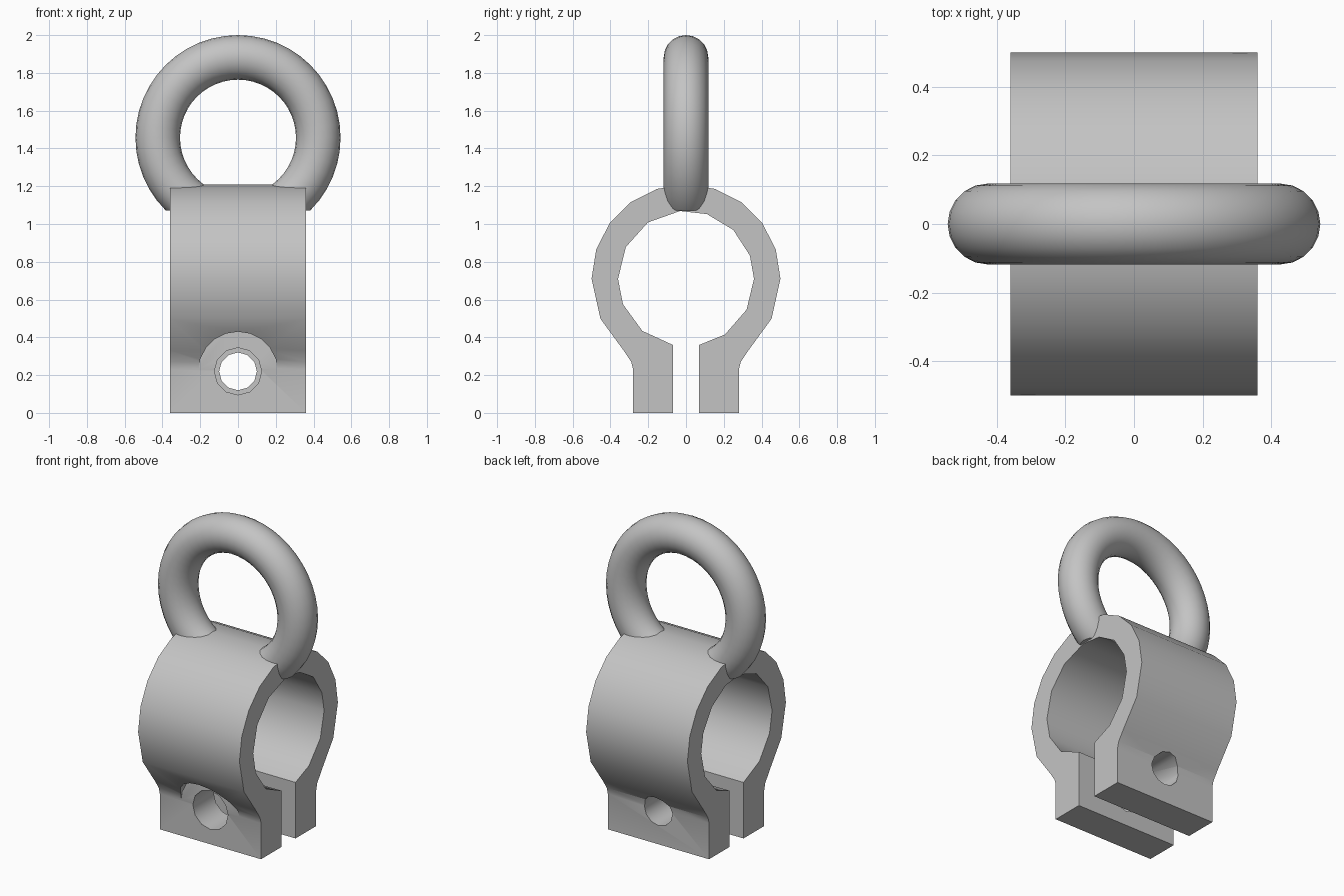
import bpy
import bmesh
from math import sin, cos, radians
from mathutils import Matrix, Vector

cube = bpy.data.objects.get("Cube")
if cube:
    bpy.data.objects.remove(cube, do_unlink=True)

steel = bpy.data.materials.new("grey_steel")
steel.use_nodes = True
GREY = (0.55, 0.55, 0.55, 1)
steel.diffuse_color = GREY
steel.node_tree.nodes["Principled BSDF"].inputs["Base Color"].default_value = GREY

CENTRE_Z = 0.71
OUTER, INNER = 0.5, 0.36
HALF_WIDTH = 0.36
HOLE_Z = 0.22


def add_object(name, bm):
    """Turn a bmesh into a linked object with the steel material."""
    bmesh.ops.recalc_face_normals(bm, faces=bm.faces)
    mesh = bpy.data.meshes.new(name)
    bm.to_mesh(mesh)
    bm.free()
    mesh.materials.append(steel)
    obj = bpy.data.objects.new(name, mesh)
    bpy.context.collection.objects.link(obj)
    return obj


def select_only(obj):
    bpy.ops.object.select_all(action="DESELECT")
    obj.select_set(True)
    bpy.context.view_layer.objects.active = obj


def smooth(obj, angle):
    select_only(obj)
    bpy.ops.object.shade_smooth_by_angle(angle=radians(angle))


def arc(radius, angles):
    """Points (y, z) on a circle around the clamp centre."""
    return [(radius * cos(radians(a)), CENTRE_Z + radius * sin(radians(a))) for a in angles]


def drill(target, name, radius, y_start, y_end, sides):
    """Cut a round hole along y, then remove the cutter."""
    bm = bmesh.new()
    place = Matrix.Translation((0, (y_start + y_end) / 2, HOLE_Z)) @ Matrix.Rotation(radians(90), 4, "X")
    bmesh.ops.create_cone(bm, cap_ends=True, segments=sides, radius1=radius,
                          radius2=radius, depth=y_end - y_start, matrix=place)
    cutter = add_object(name, bm)
    cutter.hide_render = True
    cut = target.modifiers.new(name, "BOOLEAN")
    cut.operation = "DIFFERENCE"
    cut.solver = "EXACT"
    cut.object = cutter
    select_only(target)
    bpy.ops.object.modifier_apply(modifier=name)
    bpy.data.objects.remove(cutter, do_unlink=True)


# Clamp body: split ring running down into two flanges
flange = [(0.33, 0.33), (0.29, 0.27), (0.28, 0.23), (0.28, 0)]
gap = [(0.07, 0), (0.07, 0.36)]


def mirrored(points):
    return [(-y, z) for y, z in reversed(points)]


outer_arc = arc(OUTER, [205] + list(range(180, -1, -18)) + [-25])
inner_arc = arc(INNER, [-55, -27, 0, 20, 46, 72, 95, 124, 152, 180, 202, 230])
profile = outer_arc + flange + gap + inner_arc + mirrored(gap) + mirrored(flange)

bm = bmesh.new()
side = bm.faces.new([bm.verts.new((-HALF_WIDTH, y, z)) for y, z in profile])
extruded = bmesh.ops.extrude_face_region(bm, geom=[side], use_keep_orig=True)
moved = [v for v in extruded["geom"] if isinstance(v, bmesh.types.BMVert)]
bmesh.ops.translate(bm, verts=moved, vec=(2 * HALF_WIDTH, 0, 0))
clamp = add_object("clamp_body", bm)

# Bolt seat, wide front hole and narrower back hole
drill(clamp, "bolt_seat", 0.21, -0.7, -0.281, 20)
drill(clamp, "front_bolt_hole", 0.125, -0.6, 0, 12)
drill(clamp, "back_bolt_hole", 0.1, 0, 0.6, 12)
smooth(clamp, 35)

# Lifting eye: torus trimmed flat where it meets the clamp
bpy.ops.mesh.primitive_torus_add(major_segments=48, minor_segments=20, major_radius=0.425,
                                 minor_radius=0.118, location=(0, 0, 0))
eye = bpy.context.object
eye.name = "lifting_eye"
eye.data.materials.append(steel)
bm = bmesh.new()
bm.from_mesh(eye.data)
bmesh.ops.transform(bm, verts=bm.verts,
                    matrix=Matrix.Translation((0, 0, 1.457)) @ Matrix.Rotation(radians(90), 4, "X"))
cut = bmesh.ops.bisect_plane(bm, geom=bm.verts[:] + bm.edges[:] + bm.faces[:],
                             plane_co=Vector((0, 0, 1.072)), plane_no=Vector((0, 0, 1)),
                             clear_inner=True)
rim = [e for e in cut["geom_cut"] if isinstance(e, bmesh.types.BMEdge)]
bmesh.ops.holes_fill(bm, edges=rim, sides=0)
bmesh.ops.recalc_face_normals(bm, faces=bm.faces)
bm.to_mesh(eye.data)
bm.free()
smooth(eye, 40)
